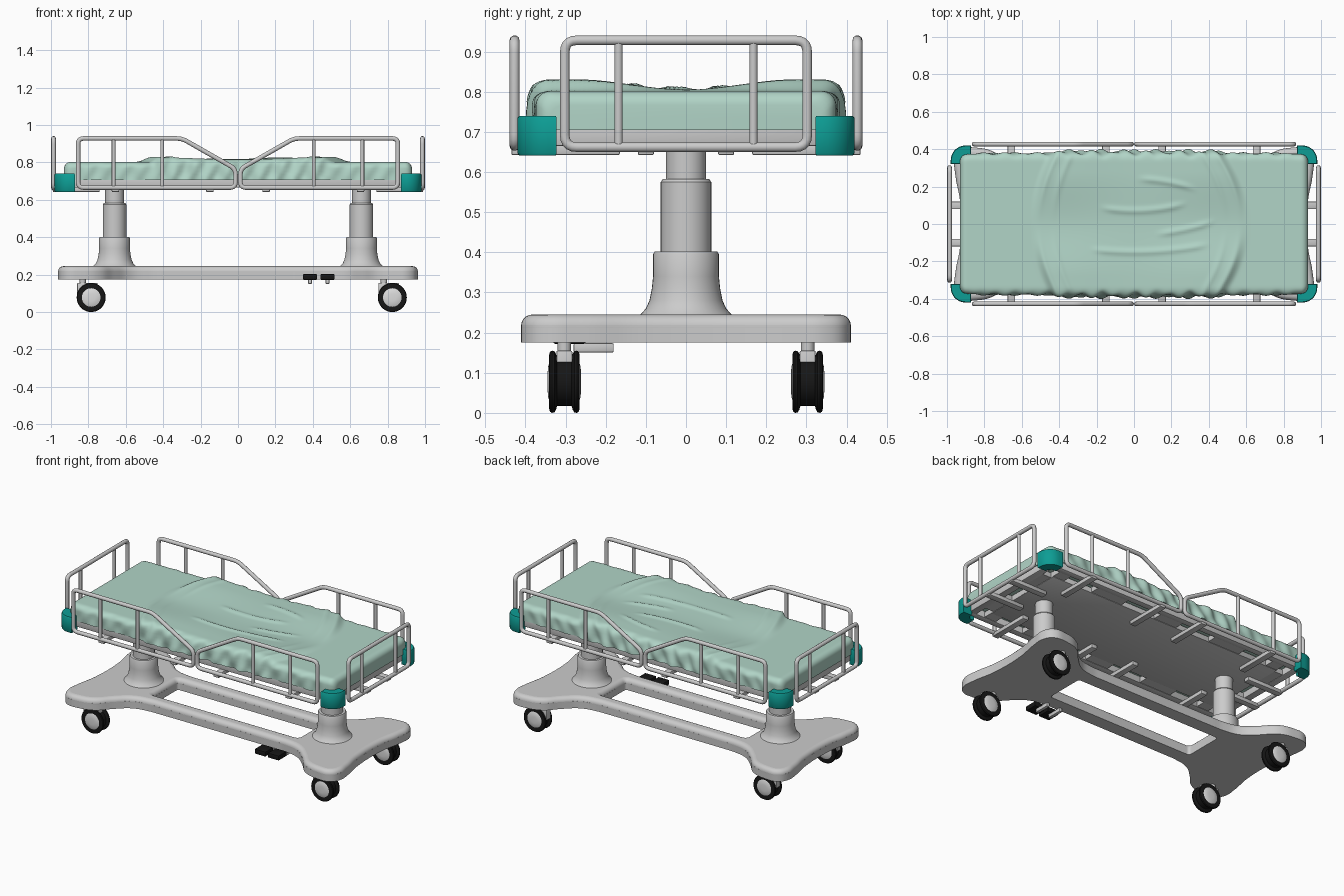
import bpy, bmesh, math
from mathutils import Vector

if "Cube" in bpy.data.objects:
    bpy.data.objects.remove(bpy.data.objects["Cube"])


def material(name, rgb):
    m = bpy.data.materials.new(name)
    m.diffuse_color = (*rgb, 1)
    m.use_nodes = True
    m.node_tree.nodes["Principled BSDF"].inputs["Base Color"].default_value = m.diffuse_color
    return m


GREY = material("light grey metal", (0.60, 0.60, 0.60))
MINT = material("mint fabric", (0.44, 0.66, 0.57))
TEAL = material("teal bumper", (0.004, 0.34, 0.30))
BLACK = material("black rubber", (0.008, 0.008, 0.008))
HUB = material("pale hub", (0.72, 0.72, 0.72))


def finish(ob, mat, angle=35):
    ob.data.materials.clear()
    ob.data.materials.append(mat)
    bpy.ops.object.select_all(action='DESELECT')
    ob.select_set(True)
    bpy.context.view_layer.objects.active = ob
    if ob.type == 'CURVE':
        bpy.ops.object.convert(target='MESH')
        ob = bpy.context.view_layer.objects.active
    bpy.ops.object.shade_smooth_by_angle(angle=math.radians(angle))
    return ob


def from_bmesh(name, bm, mat, angle=35):
    bmesh.ops.recalc_face_normals(bm, faces=bm.faces)
    me = bpy.data.meshes.new(name)
    bm.to_mesh(me)
    bm.free()
    ob = bpy.data.objects.new(name, me)
    bpy.context.collection.objects.link(ob)
    return finish(ob, mat, angle)


def box(name, x, y, z, mat, bevel=0.004):
    bm = bmesh.new()
    bmesh.ops.create_cube(bm, size=1)
    for v in bm.verts:
        v.co = [(a + b) / 2 + c * (b - a) for (a, b), c in zip((sorted(x), sorted(y), sorted(z)), v.co)]
    if bevel:
        bmesh.ops.bevel(bm, geom=bm.edges[:], offset=bevel, segments=2, profile=0.5, affect='EDGES')
    return from_bmesh(name, bm, mat)


def rings_mesh(name, rings, mat, angle=35):
    """Skin a list of equal closed rings and cap both ends."""
    bm = bmesh.new()
    rows = [[bm.verts.new(p) for p in r] for r in rings]
    n = len(rows[0])
    for a, b in zip(rows, rows[1:]):
        for i in range(n):
            bm.faces.new((a[i], a[(i + 1) % n], b[(i + 1) % n], b[i]))
    bm.faces.new(rows[0])
    bm.faces.new(rows[-1])
    return from_bmesh(name, bm, mat, angle)


def lathe(name, profile, at, mat, axis='Z', n=40):
    """Turn (radius, height) points around an axis."""
    rings = []
    for r, h in profile:
        ring = []
        for i in range(n):
            c, s = r * math.cos(math.tau * i / n), r * math.sin(math.tau * i / n)
            ring.append(Vector(at) + Vector((c, s, h) if axis == 'Z' else (c, h, s)))
        rings.append(ring)
    return rings_mesh(name, rings, mat)


def curve(name, **props):
    cu = bpy.data.curves.new(name, 'CURVE')
    for k, v in props.items():
        setattr(cu, k, v)
    ob = bpy.data.objects.new(name, cu)
    bpy.context.collection.objects.link(ob)
    return ob


def poly_spline(ob, pts):
    sp = ob.data.splines.new('POLY')
    sp.points.add(len(pts) - 1)
    for p, co in zip(sp.points, pts):
        p.co = (*co, 1)
    sp.use_cyclic_u = True


def fillet(pts, r, n=5):
    """Round the corners of a closed 2D polygon."""
    out = []
    for i, p in enumerate(pts):
        p, a, b = Vector(p), Vector(pts[i - 1]), Vector(pts[(i + 1) % len(pts)])
        s, e = p + (a - p).normalized() * r, p + (b - p).normalized() * r
        for k in range(n + 1):
            t = k / n
            out.append(s * (1 - t) ** 2 + p * 2 * t * (1 - t) + e * t * t)
    return out


def guard(name, outline, posts, place):
    """Tube loop with upright bars; place maps flat (u, z) to 3D."""
    loop = curve(name, dimensions='3D', bevel_depth=0.0125, bevel_resolution=3)
    poly_spline(loop, [place(u, z) for u, z in fillet(outline, 0.03)])
    finish(loop, GREY, 60)
    for u, z0, z1 in posts:
        post = curve(name + "_post", dimensions='3D', bevel_depth=0.0105, bevel_resolution=3)
        poly_spline(post, [place(u, z0), place(u, z1)])
        post.data.splines[0].use_cyclic_u = False
        finish(post, GREY, 60)


def smooth(t):
    t = max(0.0, min(1.0, t))
    return t * t * (3 - 2 * t)


# Base plate: waisted plan with a rectangular opening and rounded upper rim
quarter = [(0.93, 0.12), (0.955, 0.26), (0.957, 0.35), (0.92, 0.40), (0.84, 0.408), (0.74, 0.38),
           (0.66, 0.30), (0.58, 0.235), (0.48, 0.212), (0.40, 0.21)]
plan = quarter + [(-x, y) for x, y in reversed(quarter)]
plan += [(-x, -y) for x, y in plan]
for part, z, depth, rim in (("base_top", 0.215, 0.002, 0.028), ("base_skirt", 0.197, 0.022, 0)):
    ob = curve(part, dimensions='2D', fill_mode='BOTH', extrude=depth, bevel_depth=rim,
               bevel_resolution=4, offset=-rim)
    sp = ob.data.splines.new('BEZIER')
    sp.resolution_u = 6
    sp.use_cyclic_u = True
    sp.bezier_points.add(len(plan) - 1)
    for p, (x, y) in zip(sp.bezier_points, plan):
        p.co = (x, y, 0)
        p.handle_left_type = p.handle_right_type = 'AUTO'
    poly_spline(ob, [(x, y, 0) for x, y in fillet([(0.51, 0.125), (0.51, -0.125), (-0.51, -0.125), (-0.51, 0.125)], 0.02)])
    ob.location.z = z
    finish(ob, GREY)

# Telescopic lifting columns with flared feet
for sx in (-1, 1):
    lathe("column", [(0.125, 0.235), (0.112, 0.247), (0.10, 0.26), (0.091, 0.28), (0.085, 0.31), (0.082, 0.34),
                     (0.082, 0.395), (0.078, 0.402), (0.063, 0.402), (0.063, 0.575), (0.058, 0.582),
                     (0.05, 0.582), (0.05, 0.68)], (sx * 0.66, 0, 0), GREY)

# Casters: twin tyres, domed hubs, fork and stem
for cx in (-0.785, 0.825):
    for cy in (-0.303, 0.303):
        at = (cx, cy, 0.0775)
        half = [(0.052, 0.036), (0.066, 0.038), (0.0745, 0.036), (0.0775, 0.031), (0.0765, 0.025), (0.07, 0.021), (0.06, 0.018)]
        lathe("tyre", half + [(r, -h) for r, h in reversed(half)], at, BLACK, 'Y')
        hub = [(0.02, 0.042), (0.04, 0.040), (0.052, 0.035)]
        lathe("wheel_hub", hub + [(r, -h) for r, h in reversed(hub)], at, HUB, 'Y')
        box("caster_fork", (cx - 0.075, cx + 0.035), (cy - 0.02, cy + 0.02), (0.085, 0.155), GREY)
        lathe("caster_stem", [(0.017, 0.15), (0.017, 0.18)], (cx - 0.045, cy, 0), GREY, n=20)

# Foot pedals
for px in (0.385, 0.478):
    box("pedal", (px - 0.038, px + 0.038), (-0.33, -0.25), (0.172, 0.202), BLACK)
    box("pedal_arm", (px - 0.01, px + 0.01), (-0.28, -0.18), (0.15, 0.174), GREY)

# Bed frame: rim bars, central deck and slats reaching the rim
for s in (-1, 1):
    box("frame_side", (-0.92, 0.92), (s * 0.33, s * 0.37), (0.665, 0.728), GREY)
    box("frame_end", (s * 0.88, s * 0.925), (-0.34, 0.34), (0.665, 0.728), GREY)
box("deck", (-0.82, 0.82), (-0.27, 0.27), (0.665, 0.70), GREY)
for x0, x1 in ((-0.82, -0.74), (-0.54, -0.32), (-0.08, 0.08), (0.32, 0.54), (0.74, 0.82)):
    box("deck_slat", (x0, x1), (-0.34, 0.34), (0.668, 0.70), GREY, 0)
for y0 in (-0.25, 0.09):
    box("deck_end_slat", (-0.89, 0.89), (y0, y0 + 0.16), (0.668, 0.70), GREY, 0)

# Guard rails with the brackets that carry them
side = [(0.013, 0.665), (0.013, 0.765), (0.30, 0.928), (0.855, 0.928), (0.855, 0.665)]
end = [(-0.302, 0.662), (-0.302, 0.928), (0.302, 0.928), (0.302, 0.662)]
for s in (-1, 1):
    for sx in (-1, 1):
        guard("side_guard", side, [(0.405, 0.665, 0.928), (0.665, 0.665, 0.928)],
              lambda u, z: (sx * u, s * 0.427, z))
        for bx in (0.15, 0.655):
            box("side_bracket", (sx * (bx - 0.02), sx * (bx + 0.02)), (s * 0.165, s * 0.435), (0.642, 0.667), GREY)
    guard("end_guard", end, [(-0.168, 0.662, 0.928), (0.168, 0.662, 0.928)],
          lambda u, z: (s * 0.986, u, z))
    for by in (-0.1, 0.1):
        box("end_bracket", (s * 0.74, s * 0.99), (by - 0.02, by + 0.02), (0.642, 0.667), GREY)

# Teal corner bumpers: rounded L plan
arc = [math.radians(a) for a in range(0, 91, 10)]
for sx in (-1, 1):
    for sy in (-1, 1):
        plan = [(0.98, 0.322)] + [(0.90 + 0.08 * math.cos(a), 0.34 + 0.08 * math.sin(a)) for a in arc] + [(0.872, 0.42)]
        plan += [(0.872, 0.36), (0.90, 0.36), (0.92, 0.34), (0.92, 0.322)]
        rings_mesh("corner_bumper", [[(sx * (0.92 + (x - 0.92) * k), sy * (0.36 + (y - 0.36) * k), z) for x, y in plan]
                                     for z, k in ((0.641, 0.93), (0.647, 1), (0.734, 1), (0.74, 0.93))], TEAL)


# Mattress with the creased cover swelling in a lens-shaped area
def cover(x, y):
    t = min(x + 0.56 - 0.7 * y * y, 0.62 - 0.9 * y * y - x)
    m = smooth(t / 0.06)
    h = 0.003 + 0.021 * smooth(abs(y) / 0.28) * (0.45 + 0.55 * smooth(abs(x) / 0.4))
    for y0, bend, x0, x1 in ((0.07, 0.5, -0.2, 0.3), (-0.15, 0.25, -0.25, 0.42), (-0.06, 0.4, 0.1, 0.45), (0.24, -0.5, 0.0, 0.35)):
        w = smooth((x - x0) / 0.1) * smooth((x1 - x) / 0.1)
        h += 0.008 * w * math.exp(-((y - y0 - bend * x * x) / 0.014) ** 2)
    for t0 in (0.05, 0.13):
        h += 0.005 * math.exp(-((t - t0) / 0.016) ** 2) * smooth(abs(y) / 0.25)
    return m, m * h


R, HX, HY, TOP = 0.035, 0.93, 0.372, 0.802
corner = [math.radians(a) for a in range(0, 91, 15)]
right = [(HY, 0.705), (HY, 0.72), (HY, 0.735), (HY, 0.75)]
right += [(HY - R + R * math.cos(a), TOP - R + R * math.sin(a)) for a in corner]
inner = HY - R
profile = right + [(inner - 2 * inner * i / 60, TOP) for i in range(1, 60)] + [(-y, z) for y, z in reversed(right)]
stations = [(-HX + R - R * math.cos(a), R - R * math.sin(a)) for a in corner]
stations += [(-HX + R + 2 * (HX - R) * i / 200, 0) for i in range(1, 200)]
stations += [(-x, d) for x, d in reversed(stations[:len(corner)])]
rings = []
for x, inset in stations:
    ring = []
    for y, z in profile:
        m, h = cover(x, y)
        hang = smooth((abs(y) - 0.33) / 0.04)
        fold = 0.5 + 0.25 * math.sin(41 * x + 30 * z) + 0.25 * math.sin(67 * x + 1.3 - 45 * z)
        flare = hang * smooth((HX - abs(x)) / 0.15) * (0.012 + 0.012 * m) * fold
        flare += hang * m * 0.08 * max(0, 0.78 - z)
        yy = math.copysign(abs(y) * (1 - inset / HY) + flare, y)
        ring.append((x, yy, z - inset * smooth((z - 0.70) / 0.1) + h * smooth((z - 0.74) / 0.06)))
    rings.append(ring)
rings_mesh("mattress", rings, MINT, 50)
